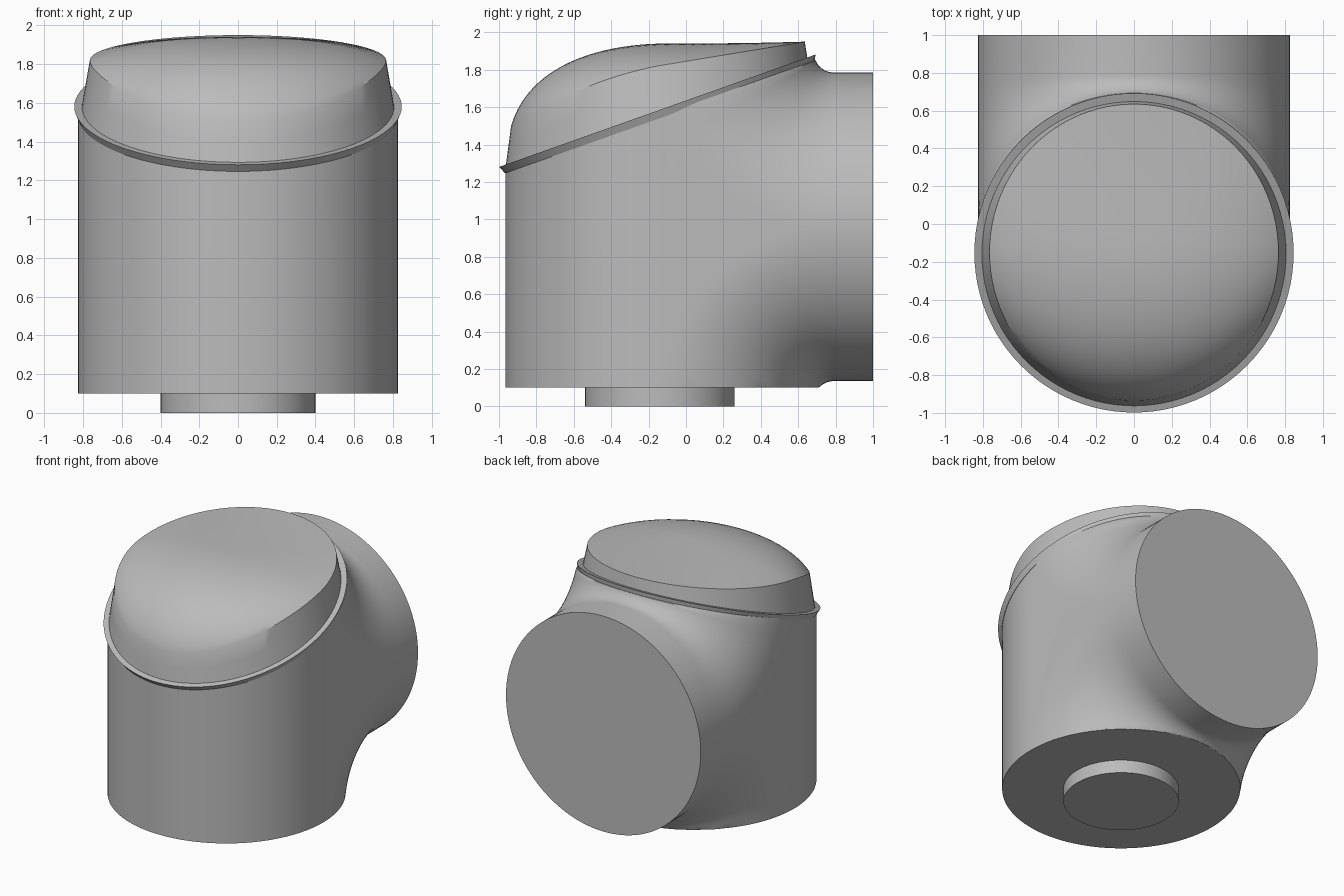
import bpy, bmesh
from math import sin, cos, pi, radians

cube = bpy.data.objects.get("Cube")
if cube:
    bpy.data.objects.remove(cube)

grey = bpy.data.materials.new("mid grey")
grey.use_nodes = True
grey.diffuse_color = (0.5, 0.5, 0.5, 1)
grey.node_tree.nodes["Principled BSDF"].inputs["Base Color"].default_value = (0.5, 0.5, 0.5, 1)

R = 0.825          # radius of body and side pipe
CY, CZ = -0.14, 0.96   # body axis in y, pipe axis in z
BOTTOM = 0.1


def rim_top(y):
    return 1.28 + 0.355 * (y + 1)


def loft(name, rings, cap=None, closed=True):
    """Skin a list of equal point rings; cap may be a list of faces as ring index pairs."""
    bm = bmesh.new()
    rows = [[bm.verts.new(p) for p in ring] for ring in rings]
    n = len(rows[0])
    for a, b in zip(rows, rows[1:]):
        for i in range(n):
            j = (i + 1) % n
            bm.faces.new((a[i], a[j], b[j], b[i]))
    for row in (rows[0], rows[-1]):
        if cap == "strip":
            for i in range(n // 2 - 1):
                bm.faces.new((row[i], row[i + 1], row[n - 2 - i], row[n - 1 - i]))
        else:
            bm.faces.new(row)
    bmesh.ops.remove_doubles(bm, verts=bm.verts, dist=0.0003)
    bmesh.ops.recalc_face_normals(bm, faces=bm.faces)
    mesh = bpy.data.meshes.new(name)
    bm.to_mesh(mesh)
    bm.free()
    mesh.materials.append(grey)
    ob = bpy.data.objects.new(name, mesh)
    bpy.context.collection.objects.link(ob)
    bpy.ops.object.select_all(action='DESELECT')
    bpy.context.view_layer.objects.active = ob
    ob.select_set(True)
    bpy.ops.object.shade_smooth_by_angle(angle=radians(30))
    return ob


def circle(cy, r, height, n=96):
    pts = []
    for i in range(n):
        a = 2 * pi * i / n
        y = cy + r * sin(a)
        pts.append((r * cos(a), y, height(y)))
    return pts


# Body and side pipe, skinned from slices across x with a filleted corner
def body_slice(phi, steps=16):
    s = R * sin(phi)
    x = R * cos(phi)
    reach = 0.93
    upper, lower = [(x, CY - s, rim_top(CY - s) - 0.03)], [(x, CY - s, BOTTOM)]
    for i in range(steps + 1):
        a = pi / 2 * i / steps
        y = CY + reach - (reach - s) * cos(a)
        z = reach - (reach - s) * sin(a)
        upper.append((x, y, min(CZ + z, rim_top(y) - 0.03)))
        lower.append((x, y, max(CZ - z, BOTTOM)))
    upper.append((x, 1, CZ + s))
    lower.append((x, 1, CZ - s))
    return upper + lower[::-1]


SLICES = 64
loft("body_with_side_pipe",
     [body_slice(pi * i / SLICES) for i in range(SLICES + 1)], cap="strip")

# Foot
loft("foot", [circle(CY, 0.4, lambda y: 0), circle(CY, 0.4, lambda y: BOTTOM + 0.005)])

# Slanted rim
loft("rim", [circle(-0.14, 0.828, lambda y: rim_top(y) - 0.045),
             circle(-0.153, 0.845, rim_top)])


# Domed cap: a sloped wall, then a crown that rounds off towards the front
def lerp(a, b, t):
    return a + (b - a) * t


def cap_column(a, steps=20):
    s, c = sin(a), cos(a)
    by = -0.157 + 0.807 * s
    base = (0.807 * c, by, rim_top(by) - 0.01)
    ez = 1.82 + (0.13 * s if s > 0 else 0.15 * s - 0.17 * s * s)
    edge = (0.765 * c, -0.15 + 0.785 * s, ez)
    apex = (0, -0.1, 1.94)
    k = 0.33 - 0.11 * (1 - s)
    pull = ((0, 0), (k, 0.72), (0.55, 1), (1, 1))
    ctrl = [(lerp(edge[0], apex[0], h), lerp(edge[1], apex[1], h), lerp(edge[2], apex[2], v))
            for h, v in pull]
    col = [base, tuple(lerp(p, q, 0.5) for p, q in zip(base, edge))]
    for i in range(steps):
        t = i / steps
        w = ((1 - t) ** 3, 3 * t * (1 - t) ** 2, 3 * t * t * (1 - t), t ** 3)
        col.append(tuple(sum(wi * p[d] for wi, p in zip(w, ctrl)) for d in range(3)))
    return col


columns = [cap_column(2 * pi * i / 96) for i in range(96)]
loft("domed_cap", list(zip(*columns)))
